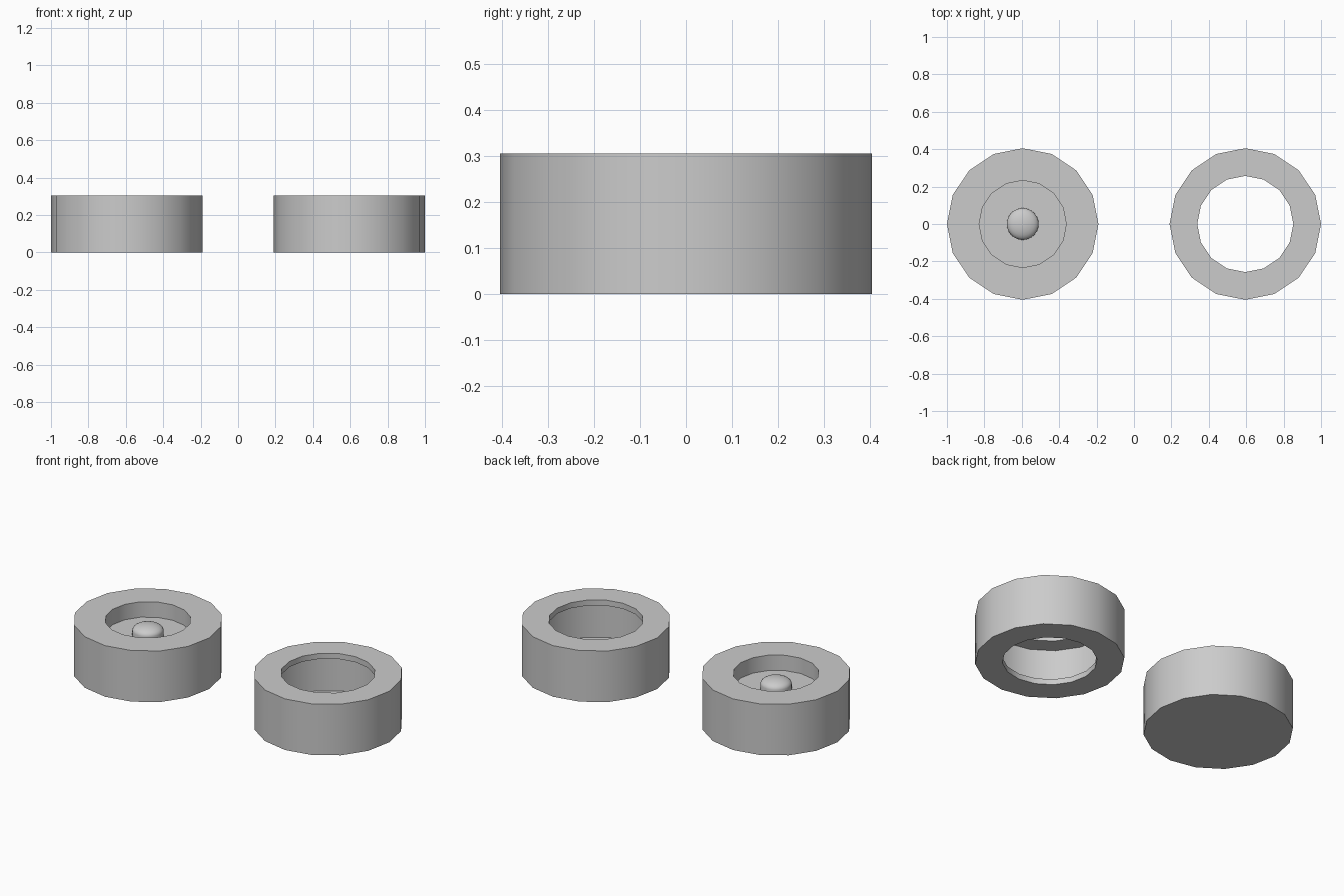
import bpy, bmesh, math

if "Cube" in bpy.data.objects:
    bpy.data.objects.remove(bpy.data.objects["Cube"])

def lathe(name, profile, sides, x, closed=False):
    """Revolve an (r, z) profile about a vertical axis at x."""
    bm = bmesh.new()
    rings = []
    for r, z in profile:
        if r == 0:
            rings.append([bm.verts.new((0, 0, z))])
        else:
            rings.append([bm.verts.new((r * math.cos(2 * math.pi * i / sides),
                                        r * math.sin(2 * math.pi * i / sides), z))
                          for i in range(sides)])
    pairs = list(zip(rings, rings[1:]))
    if closed:
        pairs.append((rings[-1], rings[0]))
    for a, b in pairs:
        for i in range(sides):
            j = (i + 1) % sides
            if len(a) == 1:
                bm.faces.new((a[0], b[j], b[i]))
            elif len(b) == 1:
                bm.faces.new((a[i], a[j], b[0]))
            else:
                bm.faces.new((a[i], a[j], b[j], b[i]))
    bmesh.ops.recalc_face_normals(bm, faces=bm.faces)
    mesh = bpy.data.meshes.new(name)
    bm.to_mesh(mesh)
    bm.free()
    ob = bpy.data.objects.new(name, mesh)
    ob.location.x = x
    bpy.context.collection.objects.link(ob)
    bpy.ops.object.select_all(action='DESELECT')
    ob.select_set(True)
    bpy.context.view_layer.objects.active = ob
    bpy.ops.object.shade_smooth_by_angle(angle=math.radians(35))
    return ob

R, H, X = 0.405, 0.305, 0.595
FLOOR = 0.213

# Solid wheel with a round recess in its top
lathe("recessed_wheel", [(0, 0), (R, 0), (R, H), (0.233, H), (0.233, FLOOR), (0, FLOOR)], 16, -X)

# Domed pin in the recess
dome = [(0.085 * math.cos(a), 0.243 + 0.037 * math.sin(a))
        for a in (math.pi / 2 * k / 6 for k in range(6))]
lathe("hub_pin", [(0, FLOOR), (0.085, FLOOR)] + dome + [(0, 0.28)], 32, -X)

# Hollow tyre: thin lips above and below a wider inner channel
lathe("hollow_tyre", [(R, 0), (R, H), (0.257, H), (0.257, H - 0.033),
                      (0.362, H - 0.033), (0.362, 0.033), (0.257, 0.033), (0.257, 0)],
      16, X, closed=True)
